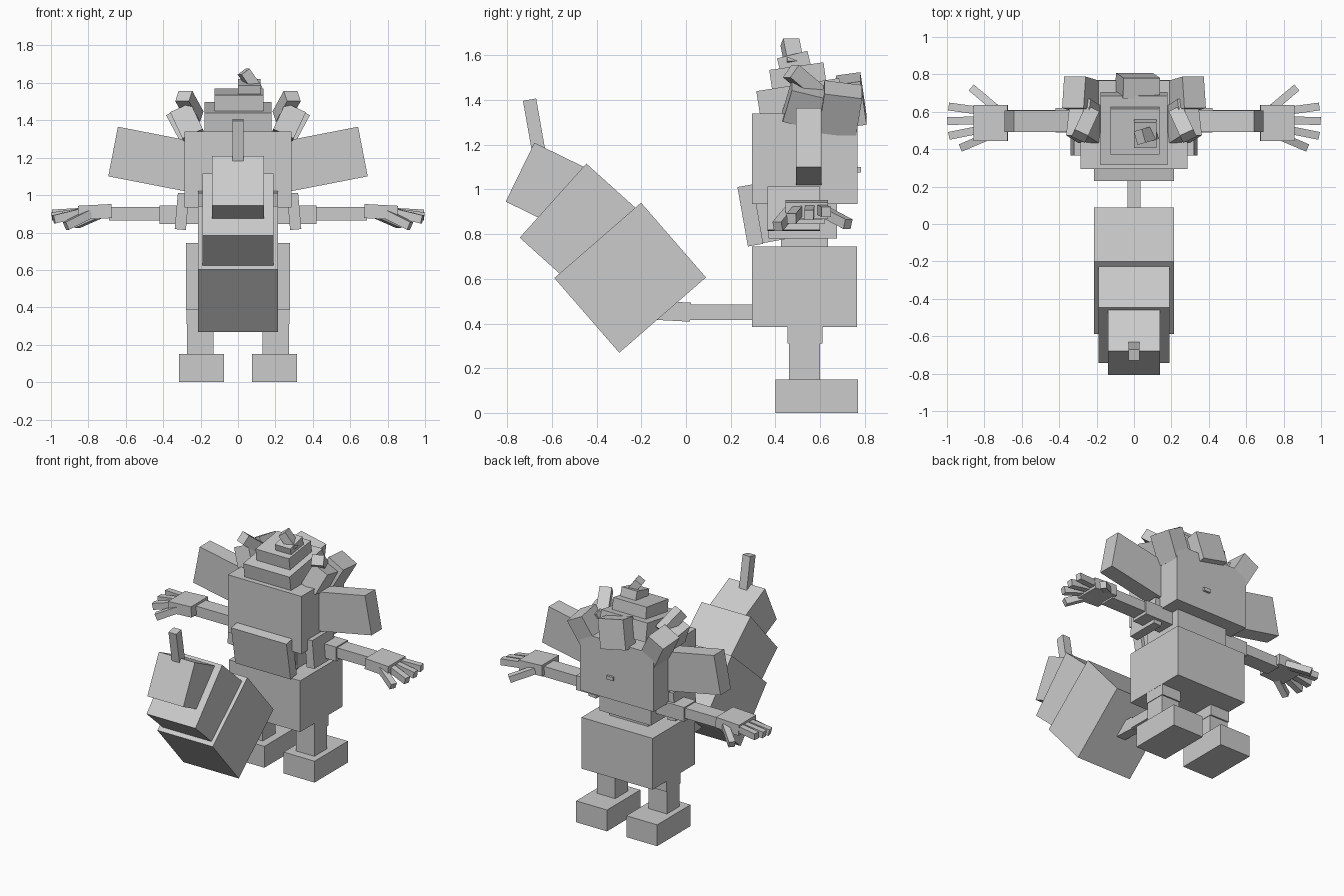
import bpy
from math import radians
from mathutils import Vector, Euler, Matrix

old = bpy.data.objects.get("Cube")
if old:
    bpy.data.objects.remove(old, do_unlink=True)

grey = bpy.data.materials.new("plain_grey")
grey.use_nodes = True
grey.diffuse_color = (0.6, 0.6, 0.6, 1)
grey.node_tree.nodes["Principled BSDF"].inputs["Base Color"].default_value = (0.6, 0.6, 0.6, 1)


def place(name, matrix, size):
    bpy.ops.mesh.primitive_cube_add(size=1)
    ob = bpy.context.object
    ob.name = name
    ob.data.transform(matrix @ Matrix.Diagonal((*size, 1)))
    ob.data.materials.append(grey)
    return ob


def box(name, center, size, rot=(0, 0, 0)):
    turn = Euler([radians(a) for a in rot]).to_matrix().to_4x4()
    return place(name, Matrix.Translation(center) @ turn, size)


def span(name, low, high):
    low, high = Vector(low), Vector(high)
    return box(name, (low + high) / 2, high - low)


def beam(name, start, end, width, height):
    start, end = Vector(start), Vector(end)
    way = end - start
    turn = way.to_track_quat('X', 'Z').to_matrix().to_4x4()
    return place(name, Matrix.Translation((start + end) / 2) @ turn,
                 (way.length, width, height))


def pair(maker, name, *args):
    # Right-hand part plus its mirrored twin
    for side, sign in (("left", 1), ("right", -1)):
        ob = maker(side + "_" + name, *args)
        if sign < 0:
            ob.data.transform(Matrix.Diagonal((-1, 1, 1, 1)))
            ob.data.flip_normals()


# Legs and pelvis
pair(span, "foot", (.075, .40, 0), (.315, .77, .15))
pair(span, "shin", (.13, .46, .14), (.272, .60, .32))
pair(span, "thigh", (.127, .455, .31), (.276, .61, .40))
span("pelvis", (-.277, .295, .385), (.277, .765, .745))

# Torso and chest plate
span("waist", (-.15, .425, .74), (.15, .635, .80))
span("torso", (-.2, .37, .78), (.2, .675, .95))
box("chest_plate", (0, .288, .884), (.43, .07, .27), (10, 0, 0))
box("chest_block", (0, .365, .86), (.38, .12, .19), (10, 0, 0))

# Arms and hands
pair(box, "shoulder", (.30, .483, .913), (.06, .235, .195), (0, -5, 0))
pair(span, "upper_arm", (.2, .49, .845), (.42, .62, .945))
pair(span, "forearm", (.36, .5, .865), (.69, .61, .937))
pair(box, "palm", (.765, .54, .91), (.18, .19, .075), (0, 3, 0))
fingers = {
    "index_finger": ((.82, .605, .91), (.99, .628, .90)),
    "middle_finger": ((.82, .555, .91), (.995, .55, .885)),
    "ring_finger": ((.82, .505, .91), (.985, .472, .87)),
    "little_finger": ((.79, .465, .90), (.92, .41, .835)),
    "thumb": ((.74, .62, .90), (.865, .725, .845)),
}
for name, (base, tip) in fingers.items():
    pair(beam, name, base, tip, .042, .045)

# Head, ears and nose
span("head", (-.286, .295, .935), (.286, .768, 1.34))
pair(box, "ear", (.447, 0.55, 1.19), (.45, .115, .27), (0, -11, 0))
span("nose", (.02, .76, 1.075), (.07, .783, 1.1))

# Stacked top of the head and topknot
box("crown_low", (0, .51, 1.405), (.36, .375, .13), (9, 0, 0))
box("crown_mid", (.005, .5, 1.51), (.26, .245, .085), (8, 0, 0))
box("crown_top", (.06, .485, 1.565), (.12, .14, .08), (14, 0, 0))
beam("topknot", (.1, .485, 1.56), (.03, .465, 1.66), .075, .055)

# Hair tufts round the head
pair(box, "corner_tuft", (.275, .69, 1.36), (.13, .17, .2), (-8, 28, 0))
pair(box, "side_tuft", (.265, .55, 1.375), (.12, .2, .16), (-15, 25, 0))
pair(beam, "side_curl", (.23, .6, 1.42), (.29, .47, 1.53), .08, .07)
box("back_tuft", (.02, .74, 1.4), (.2, .11, .2), (8, 12, 0))

# Jointed tail curling up at the front
span("tail_root", (-.035, -.01, .415), (.035, .3, .485))
box("tail_joint", (0, -.06, .455), (.07, .16, .085), (-3, 0, 0))
box("tail_large", (0, -.25, .605), (.43, .514, .443), (41, 0, 0))
box("tail_medium", (0, -.454, .823), (.38, .446, .38), (48, 0, 0))
box("tail_small", (0, -.617, 1.016), (.28, .293, .28), (64, 0, 0))
box("tail_tip", (0, -.678, 1.276), (.06, .06, .256), (10, 0, 0))
